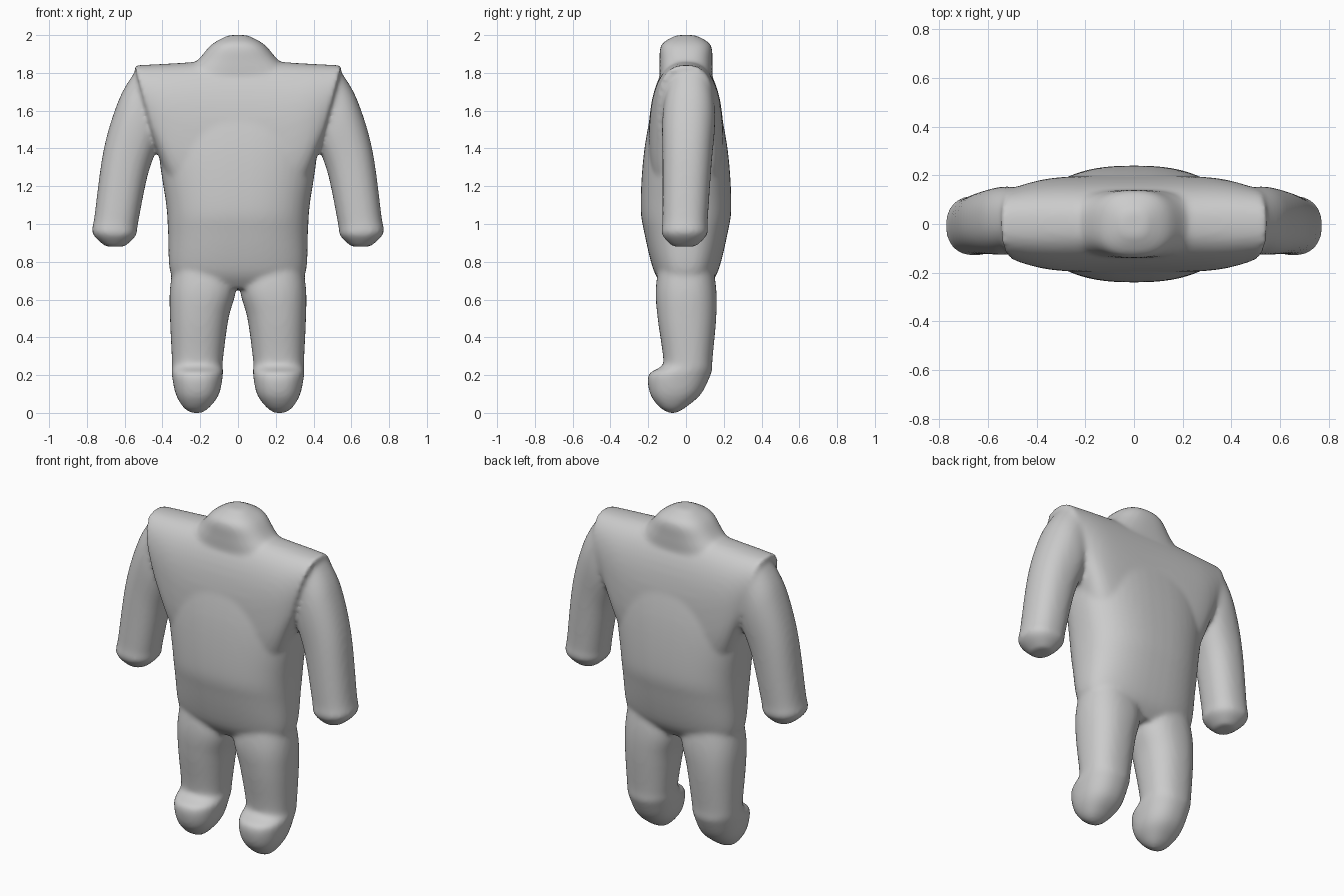
import bpy, bmesh, math

cube = bpy.data.objects.get("Cube")
if cube:
    bpy.data.objects.remove(cube, do_unlink=True)

grey = bpy.data.materials.new("plain grey")
grey.use_nodes = True
colour = (0.6, 0.6, 0.6, 1)
grey.diffuse_color = colour
grey.node_tree.nodes["Principled BSDF"].inputs["Base Color"].default_value = colour

SIDES = 48
STEPS = 6


def refine(rings):
    """Smooth curve through the rings."""
    out = []
    for i in range(len(rings) - 1):
        before, start = rings[max(i - 1, 0)], rings[i]
        end, after = rings[i + 1], rings[min(i + 2, len(rings) - 1)]
        for step in range(STEPS):
            t = step / STEPS
            out.append([b + t / 2 * (c - a + t * (2 * a - 5 * b + 4 * c - d + t * (3 * (b - c) + d - a)))
                        for a, b, c, d in zip(before, start, end, after)])
    out.append(rings[-1])
    return out


def loft(bm, rings, power, mirror=1):
    """Rings are inner x, inner z, outer x, outer z, front y, back y."""
    def bend(value):
        return math.copysign(abs(value) ** (2 / power), value)

    loops = []
    for inner_x, inner_z, outer_x, outer_z, front, back in refine(rings):
        loop = []
        for k in range(SIDES):
            angle = math.tau * k / SIDES
            u, v = bend(math.cos(angle)), bend(math.sin(angle))
            x = (inner_x + outer_x) / 2 + u * (outer_x - inner_x) / 2
            z = (inner_z + outer_z) / 2 + u * (outer_z - inner_z) / 2
            y = (front + back) / 2 + v * (back - front) / 2
            loop.append(bm.verts.new((mirror * x, y, z)))
        loops.append(loop)
    faces = [bm.faces.new(loops[0]), bm.faces.new(loops[-1])]
    for low, high in zip(loops, loops[1:]):
        for k in range(SIDES):
            n = (k + 1) % SIDES
            faces.append(bm.faces.new((low[k], low[n], high[n], high[k])))
    bmesh.ops.recalc_face_normals(bm, faces=faces)


def upright(profile):
    """Centred level rings from height, half width and half depth."""
    return [(-width, z, width, z, -depth, depth) for z, width, depth in profile]


def arm_ring(inner_x, inner_z, outer_x, outer_z, depth):
    """Slanted ring that swings forward as the arm goes down."""
    shift = 0.03 * (outer_z - 1.2)
    return inner_x, inner_z, outer_x, outer_z, shift - depth, shift + depth


def yoke_ring(low_x, low_z, top_x, top_z, depth):
    return low_x, low_z, top_x, top_z, -depth, depth


def flip(ring):
    """The same ring on the other side of the body."""
    low_x, low_z, top_x, top_z, front, back = ring
    return -low_x, low_z, -top_x, top_z, front, back


torso = upright([(0.66, 0.3, 0.11), (0.75, 0.36, 0.17), (0.95, 0.37, 0.22), (1.1, 0.38, 0.24),
                 (1.4, 0.42, 0.22), (1.7, 0.4, 0.16), (1.82, 0.3, 0.12)])
neck = upright([(1.76, 0.34, 0.14), (1.86, 0.22, 0.14), (1.95, 0.14, 0.13), (2, 0.05, 0.05)])

# Shoulder yoke from the middle out to the slanted arm seam
half_yoke = [yoke_ring(0, 0.9, 0, 1.87, 0.2),
             yoke_ring(0.3, 1.1, 0.35, 1.85, 0.19),
             yoke_ring(0.42, 1.36, 0.55, 1.84, 0.15)]
yoke = [flip(ring) for ring in half_yoke[:0:-1]] + half_yoke

# Arm from shoulder to cuff
arm = [arm_ring(0.4, 1.5, 0.55, 1.8, 0.13),
       arm_ring(0.43, 1.4, 0.63, 1.66, 0.14),
       arm_ring(0.48, 1.25, 0.71, 1.4, 0.13),
       arm_ring(0.53, 1, 0.76, 1.04, 0.12),
       arm_ring(0.54, 0.94, 0.77, 0.95, 0.12),
       arm_ring(0.6, 0.88, 0.7, 0.88, 0.06)]

# Leg and foot: height, inner x, outer x, front y, back y
leg_profile = [(0.85, 0.03, 0.33, -0.13, 0.13), (0.66, 0.01, 0.36, -0.16, 0.16),
               (0.5, 0.05, 0.36, -0.15, 0.16), (0.28, 0.08, 0.35, -0.12, 0.14),
               (0.24, 0.08, 0.35, -0.14, 0.14), (0.2, 0.08, 0.35, -0.2, 0.13),
               (0.1, 0.1, 0.33, -0.19, 0.08), (0.03, 0.15, 0.29, -0.14, 0),
               (0, 0.19, 0.25, -0.09, -0.05)]
leg = [(inner, z, outer, z, front, back) for z, inner, outer, front, back in leg_profile]

bm = bmesh.new()
for part in (torso, neck, yoke):
    loft(bm, part, 2.5)
for side in (1, -1):
    for limb in (arm, leg):
        loft(bm, limb, 2.3, side)

mesh = bpy.data.meshes.new("body_suit")
bm.to_mesh(mesh)
bm.free()
mesh.materials.append(grey)
body = bpy.data.objects.new("body_suit", mesh)
bpy.context.collection.objects.link(body)

# Fuse the limbs into one soft skin
fuse = body.modifiers.new("fuse", "REMESH")
fuse.mode = "VOXEL"
fuse.voxel_size = 0.012
fuse.use_smooth_shade = True
soften = body.modifiers.new("soften", "SMOOTH")
soften.factor = 0.5
soften.iterations = 12
